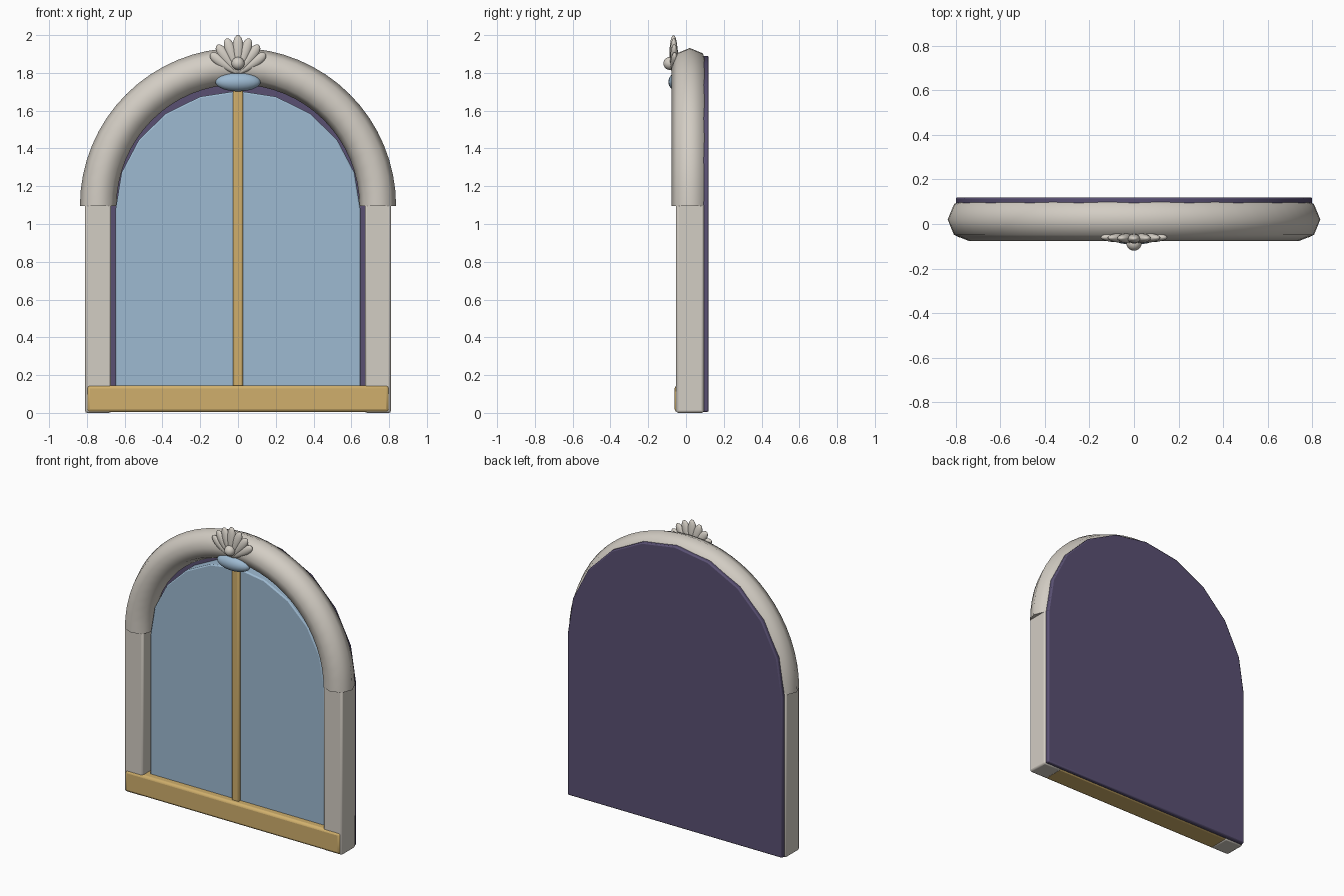
import bpy
import bmesh
from math import sin, cos, pi, radians
from mathutils import Matrix, Vector

cube = bpy.data.objects.get("Cube")
if cube:
    bpy.data.objects.remove(cube, do_unlink=True)


def material(name, rgb):
    mat = bpy.data.materials.new(name)
    mat.use_nodes = True
    mat.diffuse_color = (*rgb, 1)
    mat.node_tree.nodes["Principled BSDF"].inputs["Base Color"].default_value = (*rgb, 1)
    return mat


stone = material("pale_stone", (0.65, 0.61, 0.55))
blue = material("glass_blue", (0.34, 0.49, 0.64))
gold = material("golden_wood", (0.63, 0.43, 0.15))
purple = material("dark_purple", (0.10, 0.08, 0.17))


def finish(name, bm, mat, bevel=0, angle=30):
    """Turn a bmesh into a shaded, optionally bevelled object."""
    bmesh.ops.recalc_face_normals(bm, faces=bm.faces)
    mesh = bpy.data.meshes.new(name)
    bm.to_mesh(mesh)
    bm.free()
    obj = bpy.data.objects.new(name, mesh)
    bpy.context.collection.objects.link(obj)
    mesh.materials.append(mat)
    bpy.ops.object.select_all(action="DESELECT")
    obj.select_set(True)
    bpy.context.view_layer.objects.active = obj
    bpy.ops.object.shade_smooth_by_angle(angle=radians(angle))
    if bevel:
        mod = obj.modifiers.new("edge_bevel", "BEVEL")
        mod.width = bevel
        mod.segments = 2
        mod.limit_method = "ANGLE"
    return obj


def box(name, low, high, mat, bevel):
    bm = bmesh.new()
    bmesh.ops.create_cube(bm, size=1)
    low, high = Vector(low), Vector(high)
    for v in bm.verts:
        v.co = (low + high) / 2 + v.co * (high - low)
    return finish(name, bm, mat, bevel)


def arched_slab(name, half_width, bottom, spring, rise, front, back, mat, bevel):
    """Round-topped panel with a ten-segment head."""
    outline = [(-half_width, bottom), (half_width, bottom)]
    outline += [(half_width * cos(pi * i / 10), spring + rise * sin(pi * i / 10))
                for i in range(11)]
    bm = bmesh.new()
    face = bm.faces.new([bm.verts.new((x, front, z)) for x, z in outline])
    out = bmesh.ops.extrude_face_region(bm, geom=[face])
    for v in out["geom"]:
        if isinstance(v, bmesh.types.BMVert):
            v.co.y = back
    return finish(name, bm, mat, bevel)


def ellipsoid(name, centre, radii, mat):
    bm = bmesh.new()
    bmesh.ops.create_uvsphere(bm, u_segments=24, v_segments=14, radius=1)
    bm.transform(Matrix.Translation(centre) @ Matrix.Diagonal((*radii, 1)))
    return finish(name, bm, mat, angle=60)


# Backing and glazing
arched_slab("back_panel", 0.80, 0.005, 1.09, 0.80, 0.088, 0.12, purple, 0.008)
arched_slab("glass_pane", 0.648, 0.13, 1.08, 0.625, -0.01, 0.09, blue, 0.008)

# Jambs
for side, sign in (("left", 1), ("right", -1)):
    xs = sorted((sign * 0.672, sign * 0.81))
    box(side + "_jamb", (xs[0], -0.052, 0), (xs[1], 0.095, 1.11), stone, 0.012)

# Sill and centre bar
box("sill", (-0.80, -0.06, 0.004), (0.80, 0.094, 0.146), gold, 0.016)
box("centre_bar", (-0.026, -0.03, 0.13), (0.026, 0.01, 1.74), gold, 0.008)

# Half-ring arch moulding with an eight-sided section
bm = bmesh.new()
rings = []
for i in range(33):
    a = pi * i / 32
    ring = []
    for j in range(8):
        b = 2 * pi * j / 8
        r = 0.74 + 0.097 * cos(b)
        ring.append(bm.verts.new((r * cos(a), 0.02 + 0.097 * sin(b), 1.095 + r * sin(a))))
    rings.append(ring)
for p, q in zip(rings, rings[1:]):
    for j in range(8):
        k = (j + 1) % 8
        bm.faces.new((p[j], p[k], q[k], q[j]))
bm.faces.new(rings[0])
bm.faces.new(rings[-1])
finish("arch_moulding", bm, stone, angle=60)

# Shell crest: fan of tapered petals, a pearl and a cushion below
for i in range(-3, 4):
    bm = bmesh.new()
    bmesh.ops.create_uvsphere(bm, u_segments=16, v_segments=12, radius=1)
    length = 0.205 - 0.008 * abs(i)
    for v in bm.verts:
        t = v.co.z
        v.co = (v.co.x * 0.034 * (0.8 + 0.3 * t), v.co.y * 0.022, (t + 1) * length / 2)
    bm.transform(Matrix.Translation((0, -0.06 - 0.002 * (3 - abs(i)), 1.795))
                 @ Matrix.Rotation(radians(18 * i), 4, "Y"))
    finish("shell_petal_%d" % (i + 4), bm, stone, angle=60)
ellipsoid("shell_pearl", (0, -0.086, 1.85), (0.034, 0.034, 0.034), stone)
ellipsoid("shell_cushion", (0, -0.045, 1.752), (0.12, 0.048, 0.05), blue)
